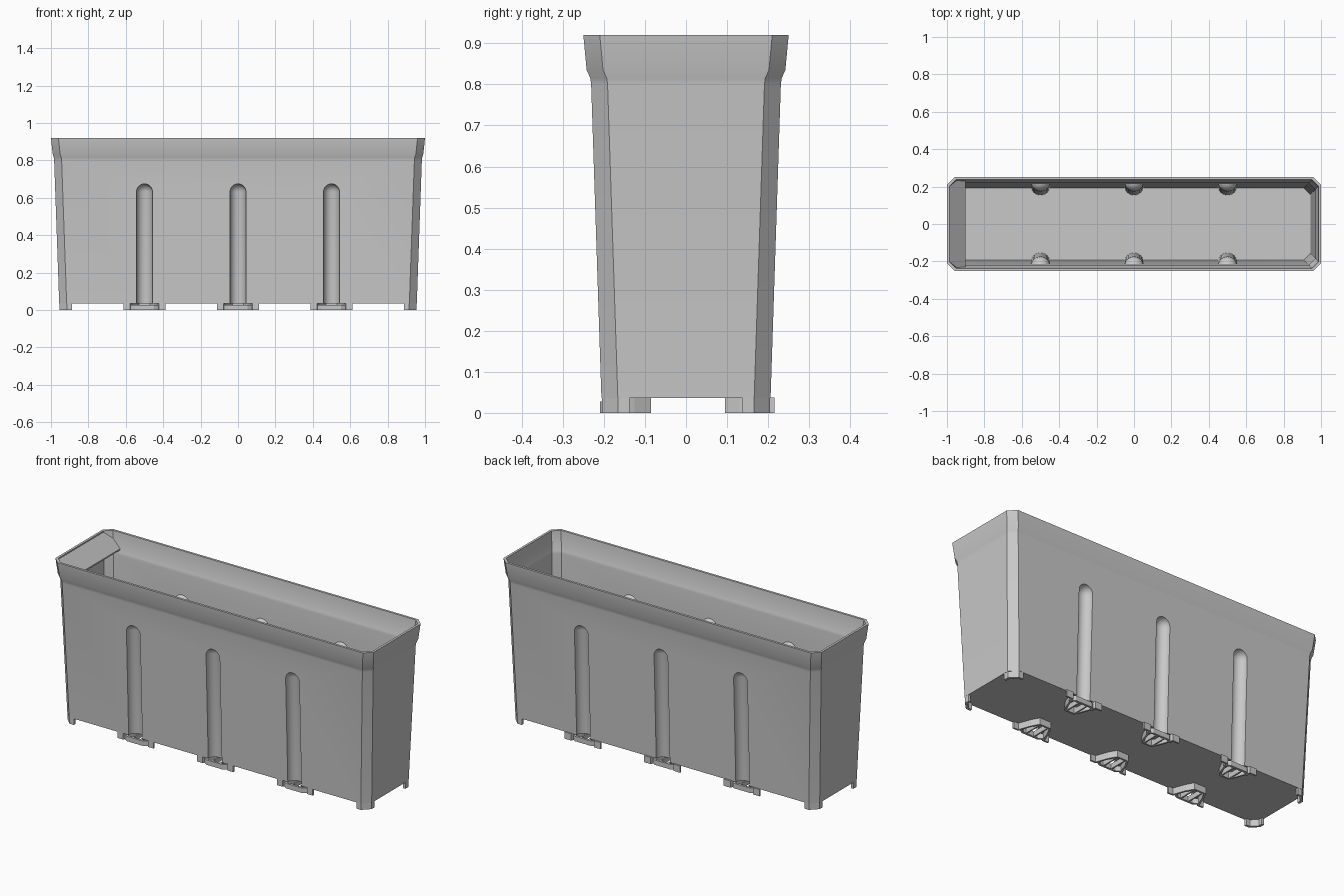
import bpy, bmesh, math
from mathutils import Vector, Matrix

cube = bpy.data.objects.get("Cube")
if cube:
    bpy.data.objects.remove(cube, do_unlink=True)

grey = bpy.data.materials.new("plain grey plastic")
grey.use_nodes = True
grey.diffuse_color = (0.58, 0.58, 0.58, 1)
grey.node_tree.nodes["Principled BSDF"].inputs["Base Color"].default_value = (0.58, 0.58, 0.58, 1)

CHAMFER = 0.04
WALL = 0.013
FLOOR = 0.036
# half length, half depth and height of the tapered wall with its flared rim
PROFILE = [(FLOOR, 0.956, 0.206), (0.80, 0.983, 0.231), (0.815, 0.985, 0.233),
           (0.835, 0.991, 0.242), (0.92, 1.0, 0.25)]


def finish(name, bm):
    bmesh.ops.recalc_face_normals(bm, faces=bm.faces)
    mesh = bpy.data.meshes.new(name)
    bm.to_mesh(mesh)
    bm.free()
    mesh.materials.append(grey)
    obj = bpy.data.objects.new(name, mesh)
    bpy.context.collection.objects.link(obj)
    return obj


def loft(name, rings):
    bm = bmesh.new()
    loops = [[bm.verts.new(p) for p in ring] for ring in rings]
    for a, b in zip(loops, loops[1:]):
        for i in range(len(a)):
            j = (i + 1) % len(a)
            bm.faces.new((a[i], a[j], b[j], b[i]))
    bm.faces.new(loops[0])
    bm.faces.new(loops[-1])
    return finish(name, bm)


def octagon(z, hx, hy, c=CHAMFER):
    quarter = [(hx, hy - c), (hx - c, hy)]
    pts = quarter + [(-x, y) for x, y in reversed(quarter)]
    pts += [(-x, -y) for x, y in pts]
    return [(x, y, z) for x, y in pts]


def strip(name, path, thick, z0, z1, closed=False):
    """Upright strip that follows a path in plan, thickened to its left."""
    pts = [Vector(p) for p in path]
    inner = []
    for i, p in enumerate(pts):
        dirs = []
        if i > 0:
            dirs.append((p - pts[i - 1]).normalized())
        if i < len(pts) - 1:
            dirs.append((pts[i + 1] - p).normalized())
        normals = [Vector((-d.y, d.x)) for d in dirs]
        n = sum(normals, Vector((0, 0))).normalized()
        inner.append(p + n * thick / n.dot(normals[0]))
    bm = bmesh.new()
    rows = [[bm.verts.new((p.x, p.y, z)) for p in side]
            for side, z in ((pts, z0), (inner, z0), (inner, z1), (pts, z1))]
    for k in range(4):
        a, b = rows[k], rows[(k + 1) % 4]
        for i in range(len(pts) - 1):
            bm.faces.new((a[i], a[i + 1], b[i + 1], b[i]))
    for end in (0, -1):
        bm.faces.new([row[end] for row in rows])
    return finish(name, bm)


def capsule(x, side, radius):
    """Round-topped rod leaning with the wall."""
    top = 0.675 - 0.043
    slope = 0.033
    rings = []
    for z, r in [(-0.1, radius)] + [(top + radius * math.sin(a), radius * math.cos(a))
                                    for a in [math.radians(d) for d in (0, 18, 36, 54, 72, 86)]]:
        y = side * (0.205 + slope * z)
        rings.append([(x + r * math.cos(t), y + r * math.sin(t), z)
                      for t in [2 * math.pi * i / 28 for i in range(28)]])
    return loft("groove_cutter", rings)


def cut(target, cutter):
    mod = target.modifiers.new("cut", 'BOOLEAN')
    mod.operation = 'DIFFERENCE'
    mod.solver = 'EXACT'
    mod.object = cutter
    deps = bpy.context.evaluated_depsgraph_get()
    mesh = bpy.data.meshes.new_from_object(target.evaluated_get(deps))
    target.modifiers.clear()
    target.data = mesh
    bpy.data.objects.remove(cutter, do_unlink=True)


# Box body: outer shell, hollowed by a cavity that leaves the groove walls standing
body = loft("planter_body", [octagon(*ring) for ring in PROFILE])
inner = [(FLOOR + 0.012, PROFILE[0][1] - WALL, PROFILE[0][2] - WALL)]
inner += [(z, hx - WALL, hy - WALL) for z, hx, hy in PROFILE[1:]]
inner.append((0.96, inner[-1][1], inner[-1][2]))
cavity = loft("cavity_cutter", [octagon(*ring, CHAMFER - 0.005) for ring in inner])
GROOVES = [(x, side) for x in (-0.5, 0, 0.5) for side in (-1, 1)]
for x, side in GROOVES:
    cut(cavity, capsule(x, side, 0.052))
cut(body, cavity)
for x, side in GROOVES:
    cut(body, capsule(x, side, 0.043))
for o in bpy.context.selected_objects:
    o.select_set(False)
body.select_set(True)
bpy.context.view_layer.objects.active = body
bpy.ops.object.shade_smooth_by_angle(angle=math.radians(32))

# Sloping panel inside one end of the rim
plate = [(-0.988, 0.205, 0.915), (-0.957, 0.236, 0.886), (-0.90, 0.23, 0.832)]
plate += [(x, -y, z) for x, y, z in reversed(plate)]
loft("end_panel", [plate, [(x, y, z - 0.008) for x, y, z in plate]])

# Corner feet continue the wall down to the ground
corner = [(0.955, 0.137), (0.955, 0.165), (0.915, 0.205), (0.888, 0.205)]
for sx in (-1, 1):
    for sy in (-1, 1):
        path = [(sx * x, sy * y) for x, y in corner]
        if sx * sy < 0:
            path.reverse()
        strip("corner_foot", path, 0.014, 0, FLOOR + 0.002)

# Feet under each groove: bent rail, outer bar and two cross ribs
rail = [(-0.113, 0.205), (-0.078, 0.205), (-0.05, 0.13), (-0.03, 0.095)]
rail += [(-x, y) for x, y in reversed(rail)]
bar = [(-0.08, 0.192), (-0.05, 0.21), (0.05, 0.21), (0.08, 0.192)]
for gx, side in GROOVES:
    def place(path):
        return [(gx + x, side * y) for x, y in path]
    strip("groove_foot_rail", place(rail), 0.01, 0, FLOOR + 0.002)
    strip("groove_foot_bar", place(bar), -0.012 * side, 0, 0.028)
    for rx in (-0.025, 0.025):
        strip("groove_foot_rib", place([(rx, 0.1), (rx, 0.2)]), 0.008, 0, 0.028)
